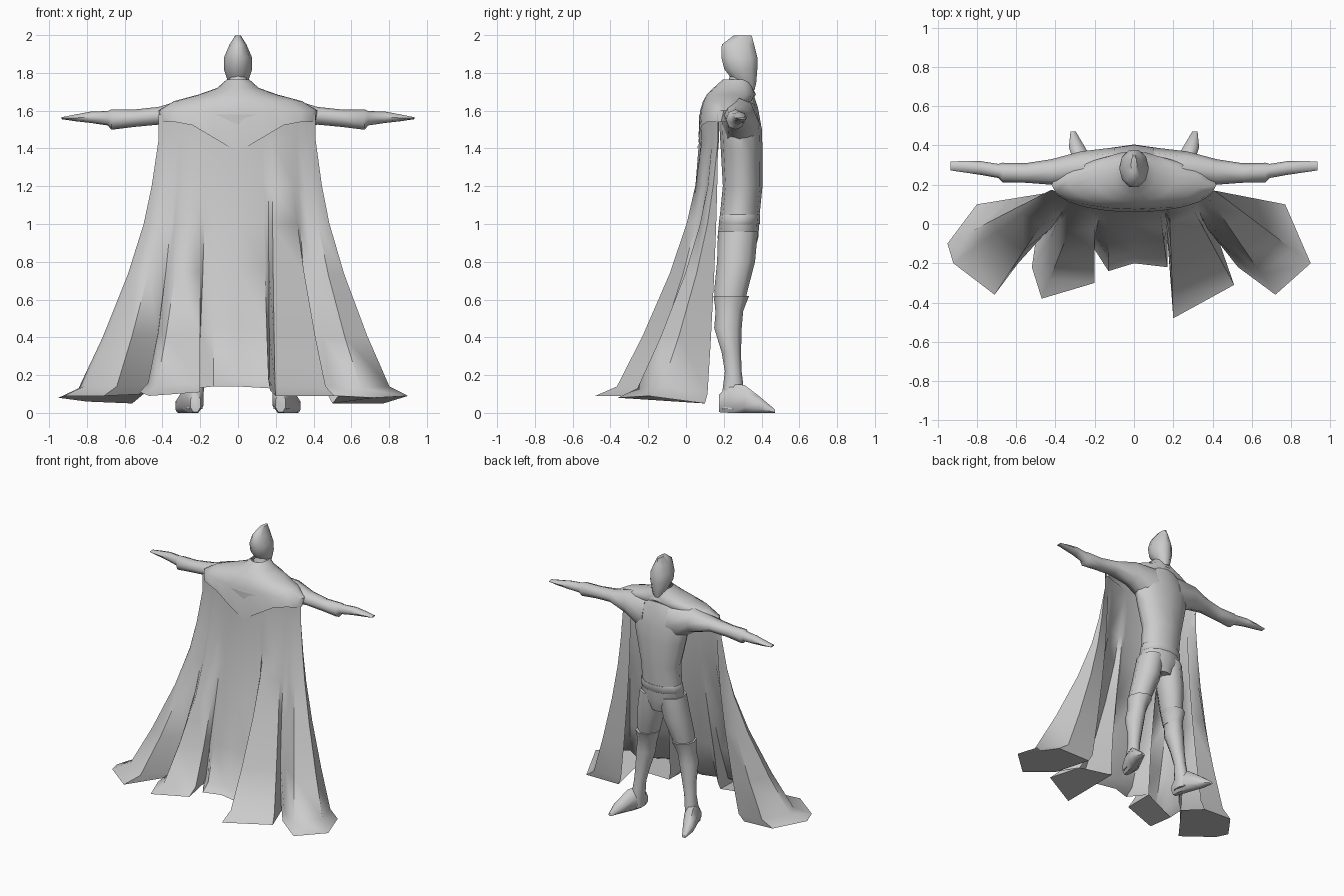
import bpy, bmesh, math
from mathutils import Vector


def finish(name, bm, angle=50):
    bmesh.ops.recalc_face_normals(bm, faces=bm.faces)
    me = bpy.data.meshes.new(name)
    bm.to_mesh(me)
    bm.free()
    ob = bpy.data.objects.new(name, me)
    bpy.context.collection.objects.link(ob)
    bpy.ops.object.select_all(action='DESELECT')
    ob.select_set(True)
    bpy.context.view_layer.objects.active = ob
    bpy.ops.object.shade_smooth_by_angle(angle=math.radians(angle))
    return ob


def skin(bm, rings, closed=True):
    for a, b in zip(rings, rings[1:]):
        n = len(a)
        for i in range(n if closed else n - 1):
            j = (i + 1) % n
            bm.faces.new((a[i], a[j], b[j], b[i]))


def loft(name, sections, axis='Z', sides=10, side=1, caps=True):
    """Sections are (x, y, z, radius 1, radius 2), elliptical across the axis."""
    bm = bmesh.new()
    u, v = {'Z': ((1, 0, 0), (0, 1, 0)), 'X': ((0, 1, 0), (0, 0, 1)),
            'Y': ((1, 0, 0), (0, 0, 1))}[axis]
    rings = []
    for x, y, z, ru, rv in sections:
        ring = []
        for k in range(sides):
            t = math.tau * (k + 0.5 * (axis == 'Y')) / sides
            p = Vector((x, y, z)) + Vector(u) * ru * math.cos(t) + Vector(v) * rv * math.sin(t)
            p.x *= side
            p.z = max(p.z, 0)
            ring.append(bm.verts.new(p))
        rings.append(ring)
    skin(bm, rings)
    if caps:
        bm.faces.new(rings[0])
        bm.faces.new(rings[-1])
    return finish(name, bm)


# torso with neck and hips
loft("torso", [(0, .29, 1.80, .045, .055), (0, .28, 1.73, .055, .06), (0, .28, 1.68, .11, .08),
               (0, .28, 1.62, .20, .10), (0, .29, 1.50, .225, .112), (0, .295, 1.38, .20, .11),
               (0, .30, 1.20, .155, .105), (0, .285, 1.05, .15, .105), (0, .275, .93, .17, .108),
               (0, .27, .84, .09, .09)], sides=12)
loft("belt", [(0, .288, 1.05, .152, .105), (0, .286, 1.045, .156, .107),
              (0, .282, 1.0, .161, .109), (0, .28, .995, .157, .105)], sides=12)

# hooded head, narrowing to a ridge
loft("head", [(0, .335, 1.71, .03, .03), (0, .315, 1.75, .052, .06), (0, .29, 1.82, .075, .092),
              (0, .283, 1.88, .075, .1), (0, .275, 1.95, .045, .09), (0, .30, 1.998, .015, .05)], sides=10)

for side, tag in ((1, "right"), (-1, "left")):
    # arm with gauntlet and flat hand
    loft("arm_" + tag, [(.10, .29, 1.53, .10, .15), (.27, .285, 1.575, .085, .09),
                        (.42, .265, 1.573, .065, .047), (.55, .26, 1.56, .05, .046),
                        (.67, .262, 1.553, .05, .054), (.69, .27, 1.56, .036, .038),
                        (.78, .285, 1.565, .035, .03), (.86, .292, 1.562, .03, .018),
                        (.935, .295, 1.56, .022, .005)], axis='X', sides=8, side=side)
    # leg and boot with flared cuff
    loft("leg_" + tag, [(.08, .275, .96, .09, .107), (.105, .265, .80, .097, .102),
                        (.14, .238, .65, .08, .09), (.16, .225, .52, .06, .07)], sides=9, side=side)
    loft("boot_" + tag, [(.15, .24, .62, .085, .096), (.165, .23, .54, .064, .074),
                         (.178, .222, .45, .068, .074), (.195, .24, .32, .052, .052),
                         (.21, .25, .22, .043, .045), (.225, .25, .10, .045, .06),
                         (.23, .245, .02, .045, .07)], sides=9, side=side)
    loft("foot_" + tag, [(.225, .175, .05, .03, .05), (.23, .23, .07, .05, .09),
                         (.255, .31, .065, .055, .09), (.29, .39, .04, .045, .05),
                         (.31, .47, .008, .015, .012)], axis='Y', sides=8, side=side)

# shoulder mantle around the neck, hanging to a point down the back
mantle = loft("shoulder_mantle", [(0, .27, 1.765, .06, .075), (0, .25, 1.72, .11, .105),
                                  (0, .24, 1.685, .21, .13), (0, .22, 1.65, .34, .13),
                                  (0, .20, 1.60, .42, .125), (0, .185, 1.54, .41, .125)],
              sides=20, caps=False)
for v in mantle.data.vertices:
    if v.co.z < 1.55 and v.co.y < .15:
        v.co.z -= .16 * max(0, 1 - abs(v.co.x) / .27)

# pleated cape: (top x, hem x, hem y, hem z) for each pleat line
pleats = [(-.36, -.56, .10, .05), (-.40, -.80, .10, .06), (-.42, -.95, -.10, .08),
          (-.41, -.92, -.20, .09), (-.37, -.71, -.36, .09), (-.33, -.50, -.08, .10),
          (-.30, -.52, -.22, .11), (-.27, -.47, -.38, .09), (-.20, -.20, -.30, .11),
          (-.17, -.22, -.10, .13), (-.13, -.13, -.24, .14), (0, 0, -.20, .14),
          (.13, .17, -.22, .13), (.16, .17, -.04, .12), (.18, .20, -.48, .09),
          (.28, .51, -.31, .09), (.31, .43, -.08, .10), (.34, .53, -.22, .09),
          (.37, .72, -.36, .08), (.41, .90, -.20, .09), (.41, .77, .10, .05),
          (.36, .50, .10, .05)]
# height of each row and how far it has flared towards the hem
flare = [(1.58, 0), (1.45, 0), (1.2, .07), (1.0, .15), (.73, .31), (.4, .56), (.13, .80), (.08, 1)]
bm = bmesh.new()
rings = []
for z, w in flare:
    t = (z - .08) / 1.5
    ring = []
    for tx, hx, hy, hz in pleats:
        ty = .07 + .1 * (tx / .41) ** 2
        # inner folds only deepen near the hem
        y = hy * w - .24 * (1 - w) if -.15 < hy < 0 and abs(hx) < .9 else hy
        ring.append(bm.verts.new((tx + (hx - tx) * w, ty + (y - ty) * w, hz + (1.58 - hz) * t)))
    rings.append(ring)
skin(bm, rings, closed=False)
# turned-in hem under the pleats
for a, b in ((0, 6), (6, 10), (13, 17), (17, 22)):
    bm.faces.new(rings[-1][a:b])
finish("cape", bm, 50)
